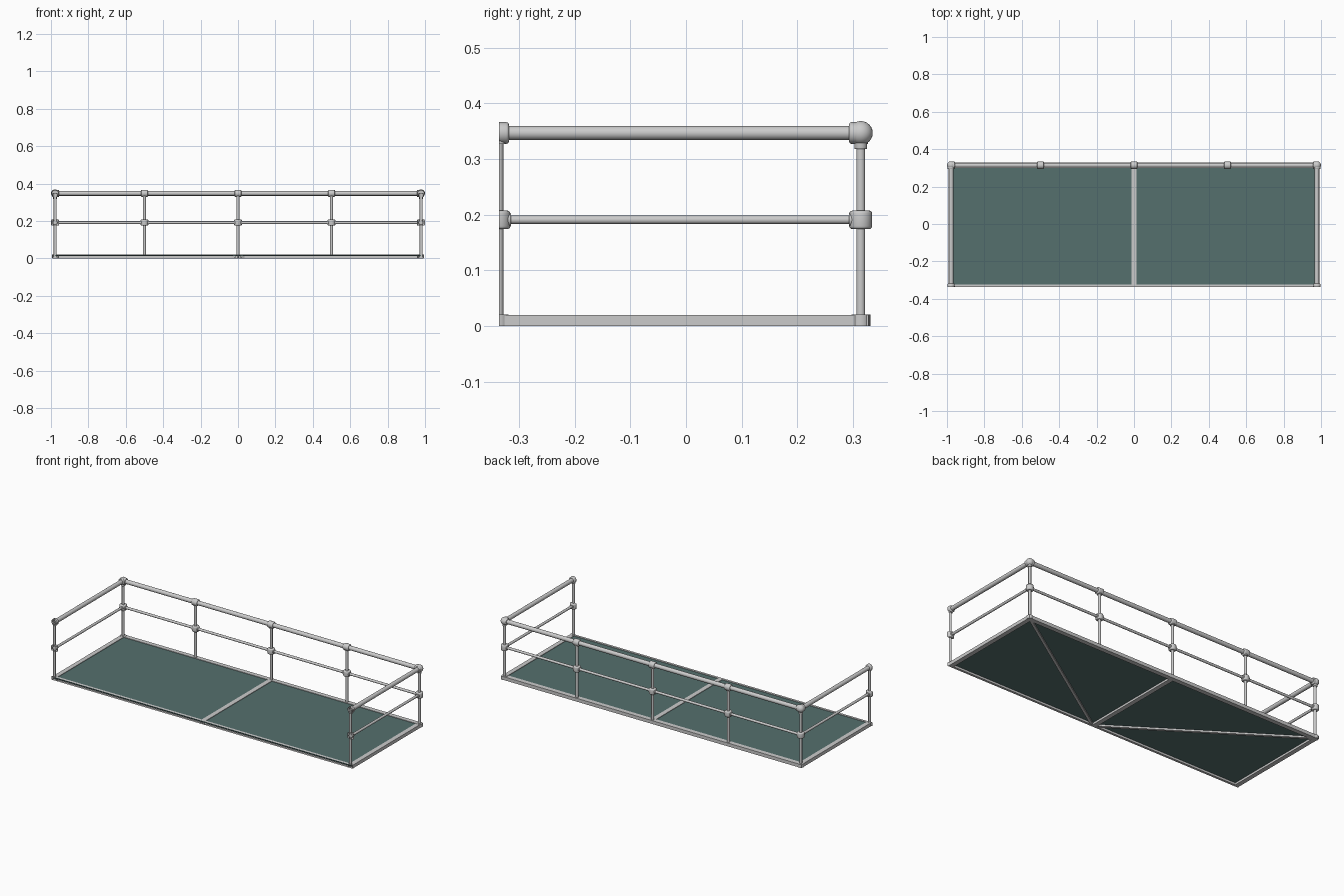
import bpy, bmesh, math
from mathutils import Vector, Matrix

if "Cube" in bpy.data.objects:
    bpy.data.objects.remove(bpy.data.objects["Cube"])

X, YB, YF = 0.978, 0.314, -0.336      # side posts, back posts, open front cut plane
ZT, ZM = 0.347, 0.191                 # top and middle rail heights
FW = 0.0135                           # half width of the floor frame bars


def tube(bm, p, q, r, chamfer=0.0):
    """Round bar from p to q, optionally with chamfered ends."""
    p, q = Vector(p), Vector(q)
    d = q - p
    m = Matrix.Translation((p + q) / 2) @ d.to_track_quat('Z', 'Y').to_matrix().to_4x4()
    vs = bmesh.ops.create_cone(bm, cap_ends=True, segments=24, radius1=r, radius2=r,
                               depth=d.length, matrix=m)['verts']
    if chamfer:
        caps = {f for v in vs for f in v.link_faces if len(f.verts) > 4}
        edges = list({e for f in caps for e in f.edges})
        bmesh.ops.bevel(bm, geom=edges, offset=chamfer, segments=3, profile=0.5,
                        affect='EDGES')


def sleeve(bm, c, axis, half, r, chamfer=0.005):
    c, a = Vector(c), Vector(axis) * half
    tube(bm, c - a, c + a, r, chamfer)


def bar(bm, p, q, w, z0, z1):
    """Flat rectangular bar between two floor points."""
    p, q = Vector(p), Vector(q)
    d = q - p
    m = (Matrix.Translation(((p.x + q.x) / 2, (p.y + q.y) / 2, (z0 + z1) / 2))
         @ Matrix.Rotation(math.atan2(d.y, d.x), 4, 'Z')
         @ Matrix.Diagonal((d.length, w, z1 - z0, 1)))
    bmesh.ops.create_cube(bm, size=1, matrix=m)


def finish(name, bm, mat=None):
    """Slice at the open front and turn the mesh into an object."""
    bmesh.ops.bisect_plane(bm, geom=bm.verts[:] + bm.edges[:] + bm.faces[:],
                           plane_co=(0, YF, 0), plane_no=(0, -1, 0), clear_outer=True)
    me = bpy.data.meshes.new(name)
    bm.to_mesh(me)
    bm.free()
    ob = bpy.data.objects.new(name, me)
    bpy.context.collection.objects.link(ob)
    if mat:
        me.materials.append(mat)
    bpy.ops.object.select_all(action='DESELECT')
    ob.select_set(True)
    bpy.context.view_layer.objects.active = ob
    bpy.ops.object.shade_smooth_by_angle(angle=math.radians(35))


# Floor frame: perimeter and centre beam
bm = bmesh.new()
bar(bm, (-X - FW, YB, 0), (X + FW, YB, 0), 2 * FW, 0, 0.02)
bar(bm, (-X - FW, YF, 0), (X + FW, YF, 0), 2 * FW, 0, 0.02)
for x in (-X, 0, X):
    bar(bm, (x, YF - 0.01, 0), (x, YB, 0), 2 * FW, 0, 0.02)
finish("floor_frame", bm)

# Diagonal braces under the floor
bm = bmesh.new()
for s in (-1, 1):
    bar(bm, (0, YF, 0), (s * X, YB, 0), 0.015, 0.002, 0.012)
finish("floor_braces", bm)

# Floor panel
teal = bpy.data.materials.new("floor_teal")
teal.diffuse_color = (0.09, 0.16, 0.155, 1)
teal.use_nodes = True
teal.node_tree.nodes["Principled BSDF"].inputs["Base Color"].default_value = teal.diffuse_color
bm = bmesh.new()
bar(bm, (-X, (YF + YB) / 2, 0), (X, (YF + YB) / 2, 0), YB - YF, 0.012, 0.017)
finish("floor_panel", bm, teal)

# Posts
back = [(x, YB) for x in (-X, -0.5, 0, 0.5, X)]
front = [(-X, YF), (X, YF)]
bm = bmesh.new()
for x, y in back + front:
    tube(bm, (x, y, 0.01), (x, y, ZT), 0.008)
finish("posts", bm)

# Corner feet
bm = bmesh.new()
for x, y in (back[0], back[-1], *front):
    tube(bm, (x, y, 0.0005), (x, y, 0.021), 0.017)
finish("corner_feet", bm)

# Rails around the back and both sides
for name, z, r in (("top_rail", ZT, 0.0125), ("middle_rail", ZM, 0.0075)):
    bm = bmesh.new()
    tube(bm, (-X, YB, z), (X, YB, z), r)
    for x in (-X, X):
        tube(bm, (x, YB, z), (x, YF - 0.01, z), r)
    finish(name, bm)

# Top rail fittings: tees along the rail, rounded elbows at the corners
bm = bmesh.new()
for x, y in back[1:-1] + front:
    axis = (0, 1, 0) if y == YF else (1, 0, 0)
    sleeve(bm, (x, y, ZT), axis, 0.018, 0.0195)
    tube(bm, (x, y, 0.327), (x, y, ZT), 0.013)
for s in (-1, 1):
    c = Vector((s * X, YB, ZT))
    bmesh.ops.create_uvsphere(bm, u_segments=24, v_segments=12, radius=0.0215,
                              matrix=Matrix.Translation(c))
    tube(bm, c, c + Vector((-s * 0.021, 0, 0)), 0.0195, 0.004)
    tube(bm, c, c + Vector((0, -0.021, 0)), 0.0195, 0.004)
    tube(bm, c, c + Vector((0, 0, -0.029)), 0.0115, 0.002)
finish("top_rail_fittings", bm)

# Middle rail fittings: collars on the posts with stubs on the rail
bm = bmesh.new()
for x, y in back + front:
    sleeve(bm, (x, y, ZM), (0, 0, 1), 0.0165, 0.0205)
    if y != YF:
        lo = x if x == -X else x - 0.0215
        hi = x if x == X else x + 0.0215
        tube(bm, (lo, y, ZM), (hi, y, ZM), 0.0125, 0.002)
    if abs(x) == X:
        tube(bm, (x, y, ZM), (x, y + (0.0215 if y == YF else -0.0215), ZM), 0.0125, 0.002)
finish("middle_rail_fittings", bm)
